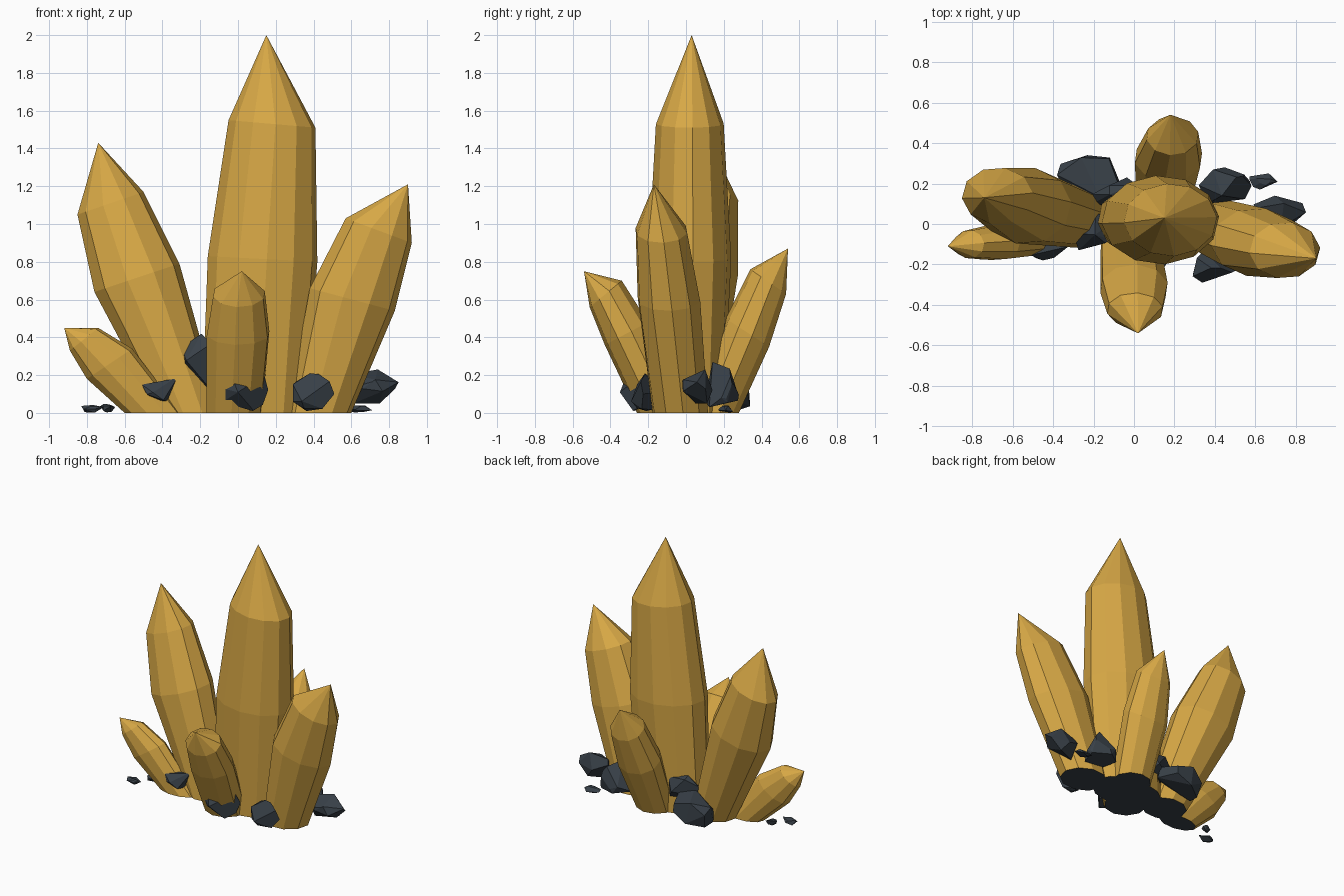
import bpy, bmesh, random
from math import cos, sin, tau
from mathutils import Vector

cube = bpy.data.objects.get("Cube")
if cube:
    bpy.data.objects.remove(cube, do_unlink=True)


def material(name, color):
    m = bpy.data.materials.new(name)
    m.use_nodes = True
    m.diffuse_color = color
    bsdf = m.node_tree.nodes["Principled BSDF"]
    bsdf.inputs["Base Color"].default_value = color
    bsdf.inputs["Roughness"].default_value = 0.7
    return m


GOLD = material("amber gold", (0.68, 0.39, 0.06, 1))
STONE = material("dark slate", (0.04, 0.052, 0.065, 1))


def finish(name, bm, mats):
    bmesh.ops.recalc_face_normals(bm, faces=bm.faces)
    mesh = bpy.data.meshes.new(name)
    bm.to_mesh(mesh)
    bm.free()
    for m in mats:
        mesh.materials.append(m)
    obj = bpy.data.objects.new(name, mesh)
    bpy.context.collection.objects.link(obj)
    return obj


def crystal(name, along, tip, rings, sides=10, phase=0.15):
    """Loft tilted ovals up to a point. Each ring gives its two outer points
    (u, z) in the leaning plane, then its centre and half width across it."""
    bm = bmesh.new()

    def place(u, v, z):
        return (u, v, z) if along == "x" else (v, u, z)

    loops = []
    for u0, z0, u1, z1, v, w in rings:
        loop = []
        for i in range(sides):
            a = tau * (i + phase) / sides
            t = 0.5 + 0.5 * cos(a) / cos(phase * tau / sides)
            loop.append(bm.verts.new(place(u0 + (u1 - u0) * t, v + w * sin(a),
                                           z0 + (z1 - z0) * t)))
        loops.append(loop)
    top = bm.verts.new(tip)
    for i in range(sides):
        j = (i + 1) % sides
        for low, high in zip(loops, loops[1:]):
            bm.faces.new((low[i], low[j], high[j], high[i]))
        bm.faces.new((loops[-1][i], loops[-1][j], top))
    # gold rim around a dark underside
    base = bm.faces.new(loops[0])
    bmesh.ops.inset_region(bm, faces=[base], thickness=0.03)
    base.material_index = 1
    return finish(name, bm, [GOLD, STONE])


def rock(name, centre, half, seed, points=13):
    """Faceted stone: hull of random points fitted to a box."""
    rnd = random.Random(seed)
    pts = [Vector([rnd.gauss(0, 1) for _ in range(3)]).normalized()
           for _ in range(points)]
    bm = bmesh.new()
    lo = [min(p[k] for p in pts) for k in range(3)]
    hi = [max(p[k] for p in pts) for k in range(3)]
    for p in pts:
        bm.verts.new([centre[k] + half[k] * (2 * (p[k] - lo[k]) / (hi[k] - lo[k]) - 1)
                      for k in range(3)])
    hull = bmesh.ops.convex_hull(bm, input=bm.verts)
    loose = [v for v in hull["geom_interior"] if isinstance(v, bmesh.types.BMVert)]
    bmesh.ops.delete(bm, geom=loose, context="VERTS")
    bmesh.ops.dissolve_limit(bm, angle_limit=0.3, verts=bm.verts, edges=bm.edges)
    return finish(name, bm, [STONE])


# Crystals
crystal("main_crystal", "x", (0.15, 0.03, 2.0), [
    (-0.19, 0, 0.36, 0, 0.02, 0.18),
    (-0.16, 0.83, 0.42, 0.8, 0.02, 0.22),
    (-0.05, 1.55, 0.41, 1.51, 0.02, 0.18)], sides=12)
crystal("left_crystal", "x", (-0.74, 0.13, 1.43), [
    (-0.42, 0, -0.09, 0, 0.02, 0.14),
    (-0.76, 0.64, -0.31, 0.79, 0.09, 0.19),
    (-0.85, 1.05, -0.5, 1.17, 0.14, 0.14)])
crystal("right_crystal", "x", (0.9, -0.17, 1.21), [
    (0.26, 0, 0.6, 0, -0.03, 0.15),
    (0.38, 0.66, 0.83, 0.54, -0.09, 0.17),
    (0.57, 1.03, 0.92, 0.9, -0.13, 0.14)])
crystal("front_crystal", "y", (0.02, -0.54, 0.75), [
    (-0.26, 0, 0.03, 0, -0.02, 0.15),
    (-0.43, 0.36, -0.2, 0.48, 0, 0.17),
    (-0.51, 0.56, -0.34, 0.7, 0.005, 0.14)])
crystal("back_crystal", "y", (0.18, 0.54, 0.87), [
    (0.02, 0, 0.28, 0, 0.15, 0.14),
    (0.21, 0.5, 0.44, 0.35, 0.17, 0.17),
    (0.34, 0.76, 0.53, 0.63, 0.19, 0.13)])
crystal("small_left_crystal", "x", (-0.92, -0.11, 0.45), [
    (-0.6, 0, -0.3, 0, -0.07, 0.08),
    (-0.8, 0.18, -0.56, 0.34, -0.09, 0.09),
    (-0.89, 0.33, -0.74, 0.45, -0.1, 0.07)])

# Rocks around the base
rocks = {
    "front_left_rock": ((-0.42, -0.13, 0.12), (0.09, 0.05, 0.06)),
    "inner_left_rock": ((-0.21, -0.04, 0.26), (0.1, 0.09, 0.16)),
    "front_rock": ((0.03, -0.26, 0.11), (0.13, 0.09, 0.1)),
    "front_right_rock": ((0.4, -0.21, 0.11), (0.11, 0.08, 0.1)),
    "right_rock": ((0.72, 0.06, 0.14), (0.13, 0.08, 0.09)),
    "back_right_rock": ((0.45, 0.19, 0.15), (0.13, 0.09, 0.12)),
    "back_left_rock": ((-0.22, 0.23, 0.11), (0.16, 0.11, 0.1)),
    "inner_back_rock": ((-0.1, 0.15, 0.2), (0.11, 0.08, 0.1)),
    "right_chip": ((0.64, 0.21, 0.02), (0.07, 0.04, 0.018)),
    "left_chip": ((-0.77, -0.14, 0.022), (0.06, 0.035, 0.02)),
    "small_left_chip": ((-0.69, -0.05, 0.025), (0.04, 0.03, 0.022)),
}
for n, (name, (centre, half)) in enumerate(rocks.items()):
    rock(name, centre, half, seed=n + 7)
